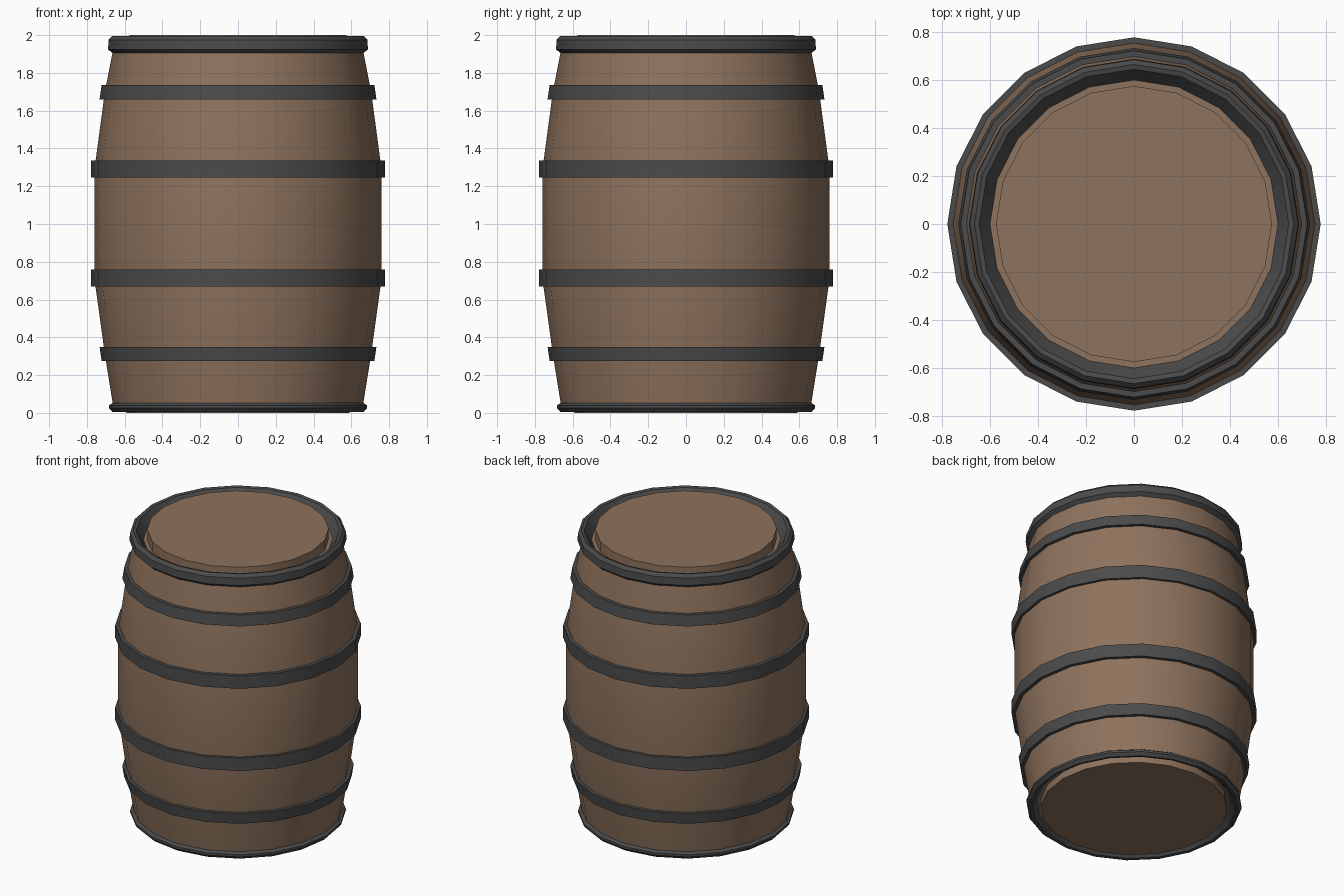
import bpy, bmesh
from math import sin, cos, tau, radians

if "Cube" in bpy.data.objects:
    bpy.data.objects.remove(bpy.data.objects["Cube"])

SIDES = 20


def material(name, rgb):
    m = bpy.data.materials.new(name)
    m.diffuse_color = (*rgb, 1)
    m.use_nodes = True
    m.node_tree.nodes["Principled BSDF"].inputs["Base Color"].default_value = m.diffuse_color
    return m


wood = material("wood", (0.27, 0.17, 0.11))
iron = material("iron", (0.07, 0.07, 0.07))


def lathe(name, profile, mat, closed=False):
    """Revolve (radius, z) points round z; open profiles get end caps."""
    bm = bmesh.new()
    rings = [[bm.verts.new((r * cos(tau * i / SIDES), r * sin(tau * i / SIDES), z))
              for i in range(SIDES)] for r, z in profile]
    pairs = list(zip(rings, rings[1:] + rings[:1])) if closed else list(zip(rings, rings[1:]))
    for a, b in pairs:
        for i in range(SIDES):
            j = (i + 1) % SIDES
            bm.faces.new((a[i], a[j], b[j], b[i]))
    if not closed:
        bm.faces.new(rings[0])
        bm.faces.new(rings[-1])
    bmesh.ops.recalc_face_normals(bm, faces=bm.faces[:])
    me = bpy.data.meshes.new(name)
    bm.to_mesh(me)
    bm.free()
    me.materials.append(mat)
    ob = bpy.data.objects.new(name, me)
    bpy.context.collection.objects.link(ob)
    bpy.context.view_layer.objects.active = ob
    ob.select_set(True)
    bpy.ops.object.shade_smooth_by_angle(angle=radians(30))
    ob.select_set(False)
    return ob


# Bulging staves, with a raised head at each end
lathe("barrel_body", [
    (0.59, 0.0), (0.59, 0.05), (0.66, 0.03),
    (0.705, 0.31), (0.76, 0.71), (0.76, 1.29), (0.705, 1.70),
    (0.66, 1.93), (0.575, 1.93), (0.575, 2.0)], wood)

# Flat hoops: bottom z, top z, bottom radius, top radius
for name, z0, z1, r0, r1 in [
        ("lower_hoop", 0.275, 0.35, 0.722, 0.733),
        ("lower_middle_hoop", 0.67, 0.76, 0.778, 0.778),
        ("upper_middle_hoop", 1.245, 1.335, 0.778, 0.778),
        ("upper_hoop", 1.66, 1.735, 0.733, 0.722)]:
    lathe(name, [(r0, z0), (r1, z1), (r1 - 0.05, z1), (r0 - 0.05, z0)], iron, True)

# Rounded end rims
lathe("top_rim", [(0.66, 1.90), (0.688, 1.925), (0.685, 1.975), (0.665, 1.995),
                  (0.645, 1.99), (0.60, 1.93), (0.62, 1.90)], iron, True)
lathe("bottom_rim", [(0.66, 0.055), (0.683, 0.04), (0.683, 0.025), (0.665, 0.005),
                     (0.645, 0.008), (0.605, 0.05), (0.63, 0.07)], iron, True)
